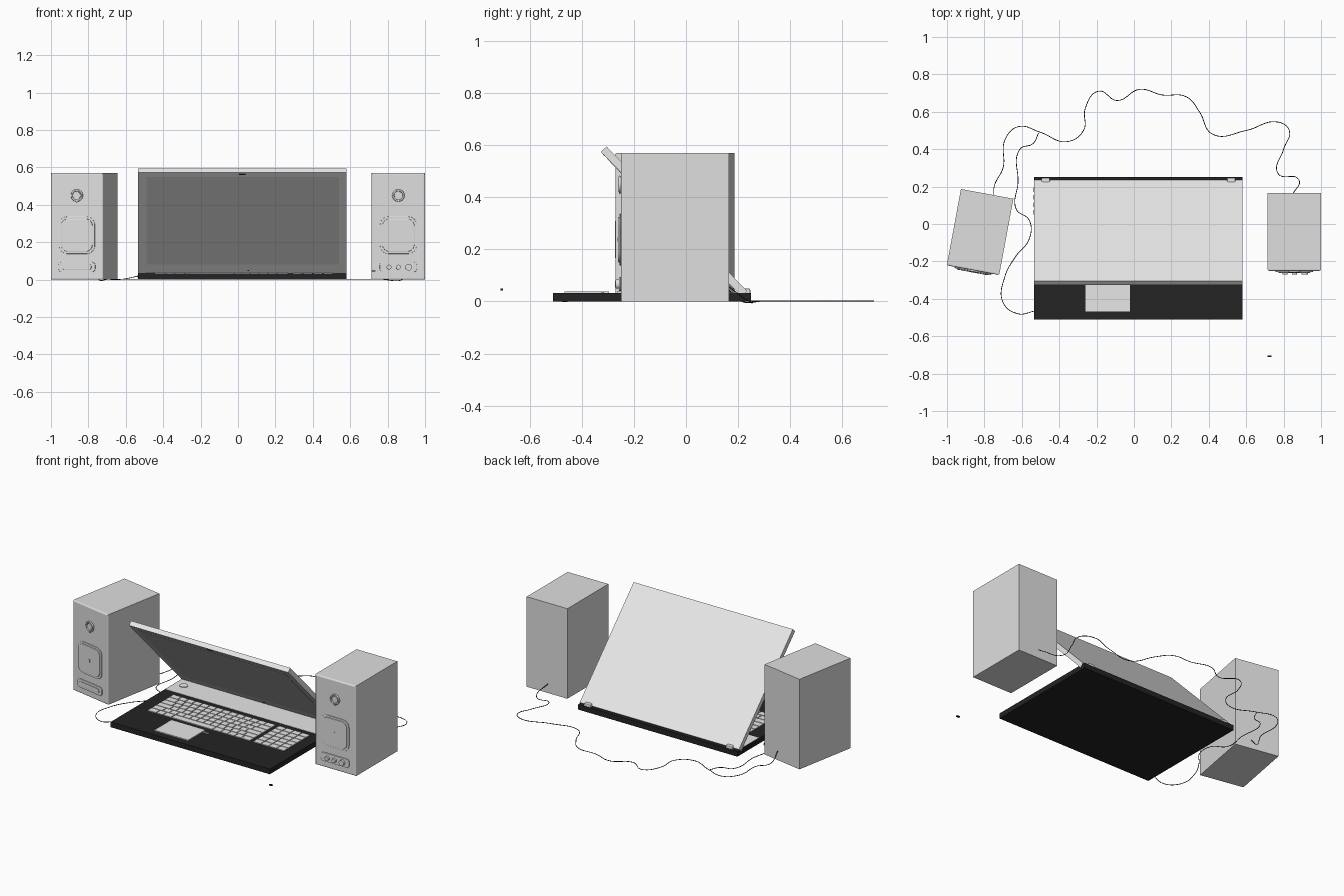
import bpy, bmesh, math
from mathutils import Matrix, Vector

if "Cube" in bpy.data.objects:
    bpy.data.objects.remove(bpy.data.objects["Cube"])


def material(name, value):
    m = bpy.data.materials.new(name)
    m.use_nodes = True
    color = (value, value, value, 1)
    m.diffuse_color = color
    m.node_tree.nodes["Principled BSDF"].inputs["Base Color"].default_value = color
    return m


SILVER = material("light silver", 0.8)
CABINET = material("speaker grey", 0.74)
SCREEN = material("screen grey", 0.66)
BLACK = material("black plastic", 0.017)
IDENT = Matrix.Identity(4)
UPRIGHT = Matrix.Rotation(math.pi / 2, 4, "X")   # flat outline turned to face the front


def slab(bm, x, y, z, r=0, steps=6):
    """Block over the ranges x, y, z; r rounds the corners of its outline."""
    n = steps if r else 0
    corners = [(x[1] - r, y[1] - r), (x[0] + r, y[1] - r),
               (x[0] + r, y[0] + r), (x[1] - r, y[0] + r)]
    ring = []
    for i, (cx, cy) in enumerate(corners):
        for k in range(n + 1):
            a = (i + (k / n if n else 0)) * math.pi / 2
            ring.append((cx + r * math.cos(a), cy + r * math.sin(a)))
    low = [bm.verts.new((*p, z[0])) for p in ring]
    high = [bm.verts.new((*p, z[1])) for p in ring]
    bm.faces.new(low[::-1])
    bm.faces.new(high)
    for i in range(len(ring)):
        j = (i + 1) % len(ring)
        bm.faces.new((low[i], low[j], high[j], high[i]))


def finish(name, bm, mat, matrix=IDENT, bevel=0):
    bmesh.ops.recalc_face_normals(bm, faces=bm.faces)
    mesh = bpy.data.meshes.new(name)
    bm.to_mesh(mesh)
    bm.free()
    mesh.materials.append(mat)
    ob = bpy.data.objects.new(name, mesh)
    ob.matrix_world = matrix
    bpy.context.collection.objects.link(ob)
    if bevel:
        mod = ob.modifiers.new("Bevel", "BEVEL")
        mod.width, mod.segments, mod.limit_method = bevel, 2, "ANGLE"
    return ob


def part(name, x, y, z, mat, matrix=IDENT, r=0, bevel=0):
    bm = bmesh.new()
    slab(bm, x, y, z, r)
    return finish(name, bm, mat, matrix, bevel)


def disc(name, x, y, z0, radius, depth, mat, matrix):
    return part(name, (x - radius, x + radius), (y - radius, y + radius),
                (z0, z0 + depth), mat, matrix, r=radius * 0.999, bevel=0.002)


# Laptop base
LEFT, RIGHT, DECK = -0.535, 0.58, 0.033
part("laptop_base", (LEFT, RIGHT), (-0.51, 0.25), (0, DECK), BLACK)
part("rear_deck_panel", (LEFT + 0.004, RIGHT - 0.004), (0.03, 0.205), (DECK, DECK + 0.002), SILVER)
disc("power_button", -0.47, 0.13, DECK + 0.002, 0.025, 0.004, SILVER, IDENT)
part("touchpad", (-0.26, -0.022), (-0.467, -0.295), (DECK, DECK + 0.006), SILVER)
part("touchpad_switch", (-0.02, 0.02), (-0.325, -0.315), (DECK, DECK + 0.004), SILVER)

# Keyboard: main block with wide edge keys, then number pad
keys = bmesh.new()
GAP, ROW = 0.0025, 0.044


def key(x0, x1, y):
    slab(keys, (x0 + GAP, x1 - GAP), (y + GAP, y + ROW - GAP), (DECK, DECK + 0.005))


for row in range(6):
    y = -0.268 + row * ROW
    if row == 0:
        widths = [1.3, 1, 1.2, 6, 1.2, 1, 1, 1, 1.3]
    else:
        edge = 1 + (0.6, 1.2, 0.8, 0.5, 0.2)[row - 1]
        widths = [edge] + [1] * 12 + [edge]
    unit = 0.72 / sum(widths)
    x = -0.45
    for w in widths:
        key(x, x + w * unit, y)
        x += w * unit
    for col in range(4):
        key(0.29 + col * 0.055, 0.345 + col * 0.055, y)
finish("keyboard_keys", keys, SILVER)

# Lid, leaning forward over the keyboard; local z points to the inner face
foot, top = Vector((0, 0.235, 0.04)), Vector((0, -0.305, 0.595))
slope = (top - foot).normalized()
inward = Vector((1, 0, 0)).cross(slope)
LID = Matrix.Translation(foot) @ Matrix((Vector((1, 0, 0)), slope, inward)).transposed().to_4x4()
LENGTH, THICK = (top - foot).length, 0.03
part("lid", (LEFT, RIGHT), (0, LENGTH), (0, THICK), SILVER, LID)
part("screen", (-0.49, 0.54), (0.09, LENGTH - 0.035), (THICK, THICK + 0.002), SCREEN, LID)
part("webcam", (0.005, 0.04), (LENGTH - 0.02, LENGTH - 0.013), (THICK, THICK + 0.002), BLACK, LID)
part("lid_latch", (0.05, 0.06), (0.04, 0.046), (THICK, THICK + 0.002), BLACK, LID)
for side, x in (("right", -0.472), ("left", 0.52)):
    part(side + "_hinge", (x - 0.023, x + 0.023), (0.205, 0.247), (0.02, 0.05), SILVER, bevel=0.006)
for i in range(4):
    part(f"side_port_{i + 1}", (LEFT - 0.003, LEFT), (0.05 + i * 0.04, 0.075 + i * 0.04),
         (0.012, 0.024), BLACK)


# Speakers
def speaker(side, center, angle, knobs):
    place = Matrix.Translation(center) @ Matrix.Rotation(angle, 4, "Z")
    hw, hd, height = 0.1425, 0.2075, 0.57
    bm = bmesh.new()
    slab(bm, (-hw, hw), (-hd, hd), (0, height))
    front = [e for e in bm.edges if all(v.co.y < 0 for v in e.verts)]
    bmesh.ops.bevel(bm, geom=front, offset=0.008, segments=3, affect="EDGES", profile=0.5)
    finish(side + "_speaker_cabinet", bm, CABINET, place)

    face = place @ Matrix.Translation((0, -hd, 0)) @ UPRIGHT
    name = side + "_speaker_"
    part(name + "woofer_frame", (-0.098, 0.098), (0.138, 0.337), (0, 0.006), CABINET, face, 0.045, 0.002)
    part(name + "woofer_cone", (-0.086, 0.086), (0.15, 0.325), (0, 0.011), CABINET, face, 0.038, 0.003)
    part(name + "woofer_cap", (-0.008, 0.008), (0.23, 0.246), (0.011, 0.013), CABINET, face)
    part(name + "control_panel", (-0.1, 0.1), (0.04, 0.095), (0, 0.007), CABINET, face, 0.02, 0.002)
    disc(name + "tweeter_dome", 0, 0.45, 0, 0.02, 0.007, CABINET, face)

    # Tweeter ring, with a small notch mark below the cabinet top
    bpy.ops.mesh.primitive_torus_add(major_radius=0.028, minor_radius=0.005,
                                     major_segments=32, minor_segments=8)
    ring = bpy.context.object
    ring.name = name + "tweeter_ring"
    ring.matrix_world = face @ Matrix.Translation((0, 0.45, 0.004))
    ring.data.materials.append(CABINET)
    bpy.ops.object.shade_smooth()
    part(name + "tweeter_mark", (-0.003, 0.003), (0.412, 0.43), (0, 0.008), CABINET, face)

    for i, (x, radius) in enumerate(knobs):
        disc(f"{name}knob_{i + 1}", x, 0.067, 0.007, radius, 0.014, CABINET, face)
    if not knobs:
        part(name + "port", (-0.08, 0.08), (0.054, 0.082), (0.007, 0.012), CABINET, face, 0.012, 0.002)


speaker("left", (0.8575, -0.0425, 0), 0, [(-0.05, 0.013), (0, 0.013), (0.055, 0.018)])
speaker("right", (-0.823, -0.043, 0), math.radians(-10.5), [])


# Cables lying on the ground
def cable(name, points, start_z, end_z):
    curve = bpy.data.curves.new(name, "CURVE")
    curve.dimensions = "3D"
    curve.bevel_depth, curve.bevel_resolution, curve.resolution_u = 0.002, 1, 8
    spline = curve.splines.new("BEZIER")
    spline.bezier_points.add(len(points) - 1)
    for i, (bp, p) in enumerate(zip(spline.bezier_points, points)):
        z = start_z if i == 0 else end_z if i == len(points) - 1 else 0.002
        bp.co = (*p, z)
        bp.handle_left_type = bp.handle_right_type = "AUTO"
    curve.materials.append(BLACK)
    bpy.context.collection.objects.link(bpy.data.objects.new(name, curve))


cable("speaker_cable", [
    (.85, .16), (.88, .24), (.77, .27), (.8, .4), (.83, .5), (.77, .545), (.6, .5), (.42, .48),
    (.35, .6), (.28, .68), (.15, .69), (.03, .72), (-.09, .66), (-.19, .71), (-.26, .62),
    (-.27, .5), (-.36, .44), (-.5, .49), (-.62, .52), (-.69, .45), (-.7, .3), (-.745, .21),
    (-.75, .15)], 0.06, 0.06)
cable("laptop_cable", [
    (-.51, .487), (-.54, .43), (-.61, .4), (-.62, .22), (-.63, .08), (-.56, .02), (-.56, -.08),
    (-.63, -.17), (-.69, -.28), (-.7, -.42), (-.62, -.48), (-.53, -.465)], 0.002, 0.02)

# Tiny loose piece in front of the left speaker
part("loose_chip", (0.715, 0.735), (-0.712, -0.702), (0.043, 0.05), BLACK,)
